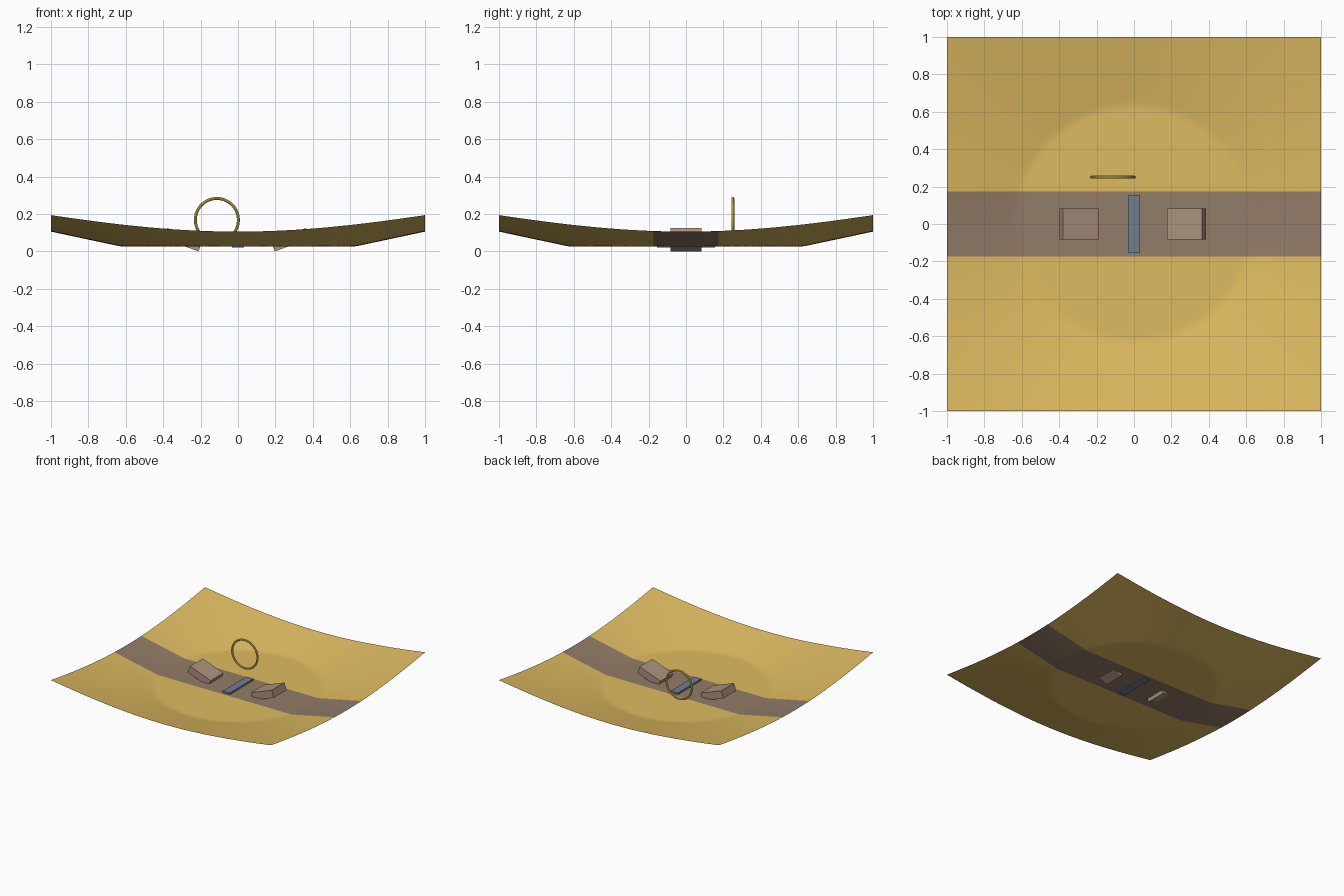
import bpy, bmesh, math

if "Cube" in bpy.data.objects:
    bpy.data.objects.remove(bpy.data.objects["Cube"])


def material(name, rgb):
    m = bpy.data.materials.new(name)
    m.diffuse_color = (*rgb, 1)
    m.use_nodes = True
    m.node_tree.nodes["Principled BSDF"].inputs["Base Color"].default_value = m.diffuse_color
    return m


SAND = material("sand", (0.74, 0.50, 0.12))
TRACK = material("track", (0.29, 0.20, 0.14))
RAMP = material("ramp_tan", (0.41, 0.29, 0.21))
STEEL = material("steel_blue", (0.16, 0.21, 0.27))
GOLD = material("gold", (0.80, 0.60, 0.12))

FLOOR = 0.027       # height of the flat centre
FLAT_RADIUS = 0.63  # the ground rises as a cone outside this
SLOPE = 0.213


def box(name, size, loc, mat, tilt=0.0):
    bpy.ops.mesh.primitive_cube_add(size=1, location=loc, rotation=(0, tilt, 0))
    ob = bpy.context.object
    ob.name = name
    ob.scale = size
    bpy.ops.object.transform_apply(location=False, rotation=False, scale=True)
    ob.data.materials.append(mat)
    return ob


# Ground: thin sheet, flat in the middle and rising outward, with a track band
bm = bmesh.new()
bmesh.ops.create_grid(bm, x_segments=80, y_segments=80, size=1)
for f in bm.faces:
    f.material_index = 1 if abs(f.calc_center_median().y) < 0.175 else 0
    f.smooth = True
for v in bm.verts:
    v.co.z = FLOOR + SLOPE * max(0, math.hypot(v.co.x, v.co.y) - FLAT_RADIUS)
mesh = bpy.data.meshes.new("ground")
bm.to_mesh(mesh)
bm.free()
mesh.materials.append(SAND)
mesh.materials.append(TRACK)
ground = bpy.data.objects.new("ground", mesh)
bpy.context.collection.objects.link(ground)

# Ramps: tilted blocks with their inner ends sunk into the track
for name, x, side in (("left_ramp", -0.295, 1), ("right_ramp", 0.28, -1)):
    box(name, (0.2, 0.166, 0.06), (x, 0, 0.0625), RAMP, side * math.radians(20))

# Plank lying across the track
box("cross_plank", (0.064, 0.308, 0.02), (0, 0, 0.031), STEEL)

# Upright ring beside the track
bpy.ops.mesh.primitive_torus_add(
    location=(-0.113, 0.25, 0.168), rotation=(math.pi / 2, 0, 0),
    major_segments=48, minor_segments=8, major_radius=0.115, minor_radius=0.008)
ring = bpy.context.object
ring.name = "hoop"
ring.data.materials.append(GOLD)
bpy.ops.object.shade_smooth_by_angle()
